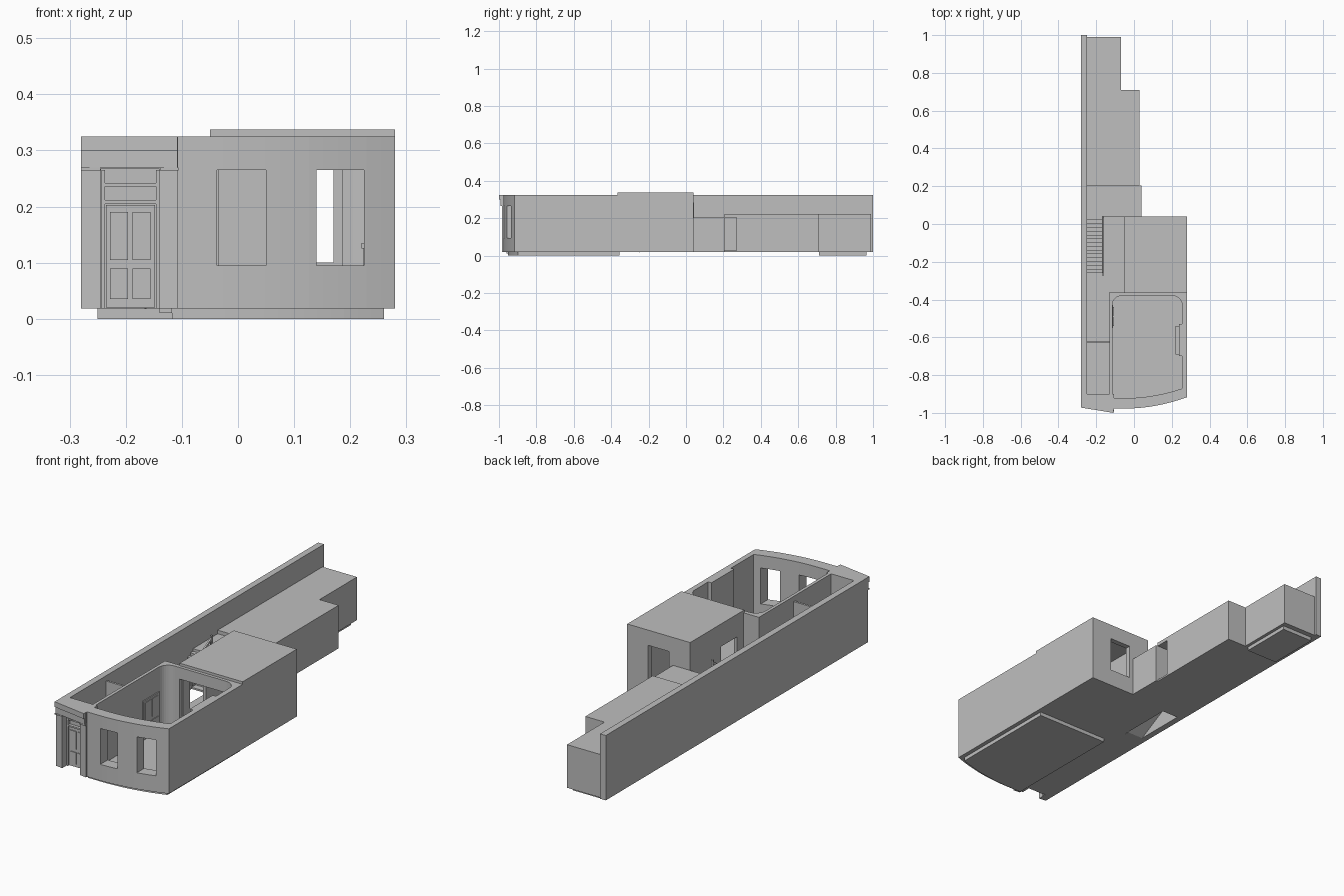
import bpy, bmesh, math
from mathutils import Vector

old = bpy.data.objects.get("Cube")
if old:
    bpy.data.objects.remove(old, do_unlink=True)

GREY = (0.52, 0.52, 0.52, 1)
plaster = bpy.data.materials.new("plain_grey")
plaster.use_nodes = True
plaster.diffuse_color = GREY
plaster.node_tree.nodes["Principled BSDF"].inputs["Base Color"].default_value = GREY

BASE, FLOOR, TOP = 0.018, 0.026, 0.325


def prism(name, pts, lo, hi, axis="z"):
    """Extrude a closed profile along z (points x, y) or along x (points y, z)."""
    bm = bmesh.new()
    place = (lambda p: (p[0], p[1], lo)) if axis == "z" else (lambda p: (lo, p[0], p[1]))
    face = bm.faces.new([bm.verts.new(place(p)) for p in pts])
    grown = bmesh.ops.extrude_face_region(bm, geom=[face])
    moved = [v for v in grown["geom"] if isinstance(v, bmesh.types.BMVert)]
    step = Vector((0, 0, hi - lo)) if axis == "z" else Vector((hi - lo, 0, 0))
    bmesh.ops.translate(bm, verts=moved, vec=step)
    bmesh.ops.recalc_face_normals(bm, faces=bm.faces)
    mesh = bpy.data.meshes.new(name)
    bm.to_mesh(mesh)
    bm.free()
    mesh.materials.append(plaster)
    obj = bpy.data.objects.new(name, mesh)
    bpy.context.collection.objects.link(obj)
    return obj


def box(name, x0, x1, y0, y1, z0, z1):
    return prism(name, [(x0, y0), (x1, y0), (x1, y1), (x0, y1)], z0, z1)


def cut(obj, *cutters):
    """Subtract the cutters from the part, then discard them."""
    bpy.context.view_layer.objects.active = obj
    for c in cutters:
        c.hide_render = True
        mod = obj.modifiers.new("opening", "BOOLEAN")
        mod.operation, mod.solver, mod.object = "DIFFERENCE", "EXACT", c
        bpy.ops.object.modifier_apply(modifier=mod.name)
        bpy.data.objects.remove(c, do_unlink=True)
    return obj


def bow(x0, x1, inset=0.0, n=16):
    """Points along the curved front wall."""
    xs = [x0 + (x1 - x0) * i / n for i in range(n + 1)]
    return [(x, -0.977 + inset + 0.06 * (max(x + 0.05, 0) / 0.33) ** 2) for x in xs]


def fillet(cx, cy, r, start, n=8):
    return [(cx + r * math.cos(start + math.pi / 2 * i / n),
             cy + r * math.sin(start + math.pi / 2 * i / n)) for i in range(n + 1)]


# Front room: bowed shell with rounded rear corners, windows and rear archway
front_room = prism("front_room", bow(-0.13, 0.28) + [(0.28, -0.36), (-0.13, -0.36)], BASE, TOP)
room_void = prism("room_void", bow(-0.115, 0.255, 0.055)
                  + fillet(0.205, -0.43, 0.05, 0)
                  + fillet(-0.065, -0.43, 0.05, math.pi / 2), FLOOR, 0.5)
cut(front_room, room_void,
    box("window_void", -0.037, 0.05, -1.1, -0.85, 0.095, 0.265),
    box("window_void", 0.14, 0.225, -1.1, -0.8, 0.095, 0.265),
    box("archway_void", -0.04, 0.185, -0.45, -0.3, FLOOR, 0.27))

# Chimney breast with mantel and hearth opening
chimney = box("chimney_breast", 0.238, 0.258, -0.7, -0.53, FLOOR, TOP)
box("mantel_shelf", 0.22, 0.24, -0.69, -0.54, 0.125, 0.135)
for y in (-0.68, -0.565):
    box("mantel_leg", 0.224, 0.24, y, y + 0.015, FLOOR, 0.125)

# Panelled door on the inner wall of the front room
box("room_door", -0.116, -0.110, -0.55, -0.43, FLOOR, 0.21)
for y in (-0.54, -0.485):
    for z0, z1 in ((0.04, 0.1), (0.115, 0.2)):
        box("door_panel", -0.111, -0.107, y, y + 0.045, z0, z1)

# Hall floor, party wall and vestibule screen
box("hall_floor", -0.28, -0.12, -0.91, -0.36, BASE, FLOOR)
box("party_wall", -0.28, -0.25, -0.93, 1.0, BASE, TOP)
screen = box("vestibule_screen", -0.25, -0.13, -0.63, -0.62, FLOOR, 0.3)
cut(screen, box("screen_void", -0.235, -0.145, -0.7, -0.55, FLOOR, 0.21))

# Entrance porch with recessed door
porch = prism("porch", [(-0.28, -0.962), (-0.107, -0.985), (-0.107, -0.9), (-0.28, -0.9)], BASE, TOP)
cut(porch, box("porch_void", -0.244, -0.14, -1.1, -0.92, 0.0, 0.267))
prism("porch_frieze", [(-0.28, -0.972), (-0.108, -1.0), (-0.108, -0.94), (-0.28, -0.94)], 0.3, TOP)
prism("porch_lintel", [(-0.28, -0.967), (-0.108, -0.993), (-0.108, -0.94), (-0.28, -0.94)], 0.27, 0.3)
for x0, x1, y in ((-0.28, -0.245, -0.972), (-0.139, -0.106, -0.992)):
    box("pilaster_cap", x0, x1, y, -0.93, 0.264, 0.27)
box("front_door", -0.235, -0.148, -0.928, -0.915, 0.02, 0.203)
box("door_transom", -0.242, -0.142, -0.935, -0.915, 0.205, 0.212)
box("transom_head", -0.242, -0.142, -0.935, -0.915, 0.236, 0.242)
for x in (-0.243, -0.146):
    box("door_jamb", x, x + 0.006, -0.935, -0.915, BASE, 0.265)
for x in (-0.228, -0.188):
    for z0, z1 in ((0.035, 0.09), (0.105, 0.19)):
        box("door_panel", x, x + 0.032, -0.932, -0.925, z0, z1)
box("door_step", -0.14, -0.118, -0.96, -0.92, 0.01, BASE)

# Rear room: floor with stair well, walls with openings, raised roof
rear_floor = box("rear_floor", -0.28, 0.28, -0.36, 0.04, BASE, FLOOR)
cut(rear_floor, box("stair_well", -0.25, -0.165, -0.26, 0.01, 0, 0.1))
box("rear_room_side_wall", 0.255, 0.28, -0.36, 0.04, FLOOR, TOP)
back_wall = box("rear_room_back_wall", -0.05, 0.255, 0.015, 0.04, FLOOR, TOP)
cut(back_wall, box("back_window_void", 0.06, 0.17, -0.1, 0.1, 0.1, 0.265))
inner_wall = box("rear_room_inner_wall", -0.05, -0.035, -0.36, 0.015, FLOOR, TOP)
cut(inner_wall, box("inner_door_void", -0.1, 0.1, -0.31, -0.19, FLOOR, 0.23))
box("rear_room_roof", -0.05, 0.28, -0.365, 0.04, TOP, 0.337)

# Staircase rising to the landing
STEPS, Y0, RUN = 15, -0.26, 0.02
RISE = (0.205 - FLOOR) / STEPS
profile = [(Y0, FLOOR)]
for i in range(STEPS):
    z = FLOOR + RISE * (i + 1)
    profile += [(Y0 + RUN * i, z), (Y0 + RUN * (i + 1), z)]
profile = profile[1:] + [(0.04, 0.17), (Y0 + RUN, BASE), (Y0, BASE)]
prism("staircase", profile, -0.25, -0.167, "x")

# Balustrade
for i in range(STEPS):
    y, z = Y0 + RUN * (i + 0.5), FLOOR + RISE * (i + 1)
    box("baluster", -0.167, -0.163, y - 0.002, y + 0.002, z - 0.02, z + 0.06)
prism("handrail", [(-0.26, 0.09), (0.035, 0.265), (0.035, 0.275), (-0.26, 0.1)], -0.169, -0.161, "x")
box("lower_newel", -0.17, -0.16, -0.272, -0.262, FLOOR, 0.115)
box("upper_newel", -0.17, -0.16, 0.032, 0.042, 0.16, 0.285)

# Rear wing: landing block, stepped body and side door recess
box("landing_block", -0.25, 0.04, 0.04, 0.205, BASE, 0.205)
wing = prism("rear_wing", [(-0.25, 0.205), (0.03, 0.205), (0.03, 0.71), (-0.07, 0.71),
                           (-0.07, 0.99), (-0.25, 0.99)], BASE, 0.222)
cut(wing, box("side_door_void", -0.03, 0.1, 0.205, 0.27, FLOOR, 0.205))
box("side_door", -0.031, -0.024, 0.21, 0.265, FLOOR, 0.2)

# Lower slabs beneath the front room and the end of the wing
prism("front_slab", bow(-0.118, 0.26, 0.025) + [(0.26, -0.355), (-0.118, -0.355)], 0, 0.019)
box("rear_slab", -0.25, -0.085, 0.71, 0.965, 0, 0.019)
